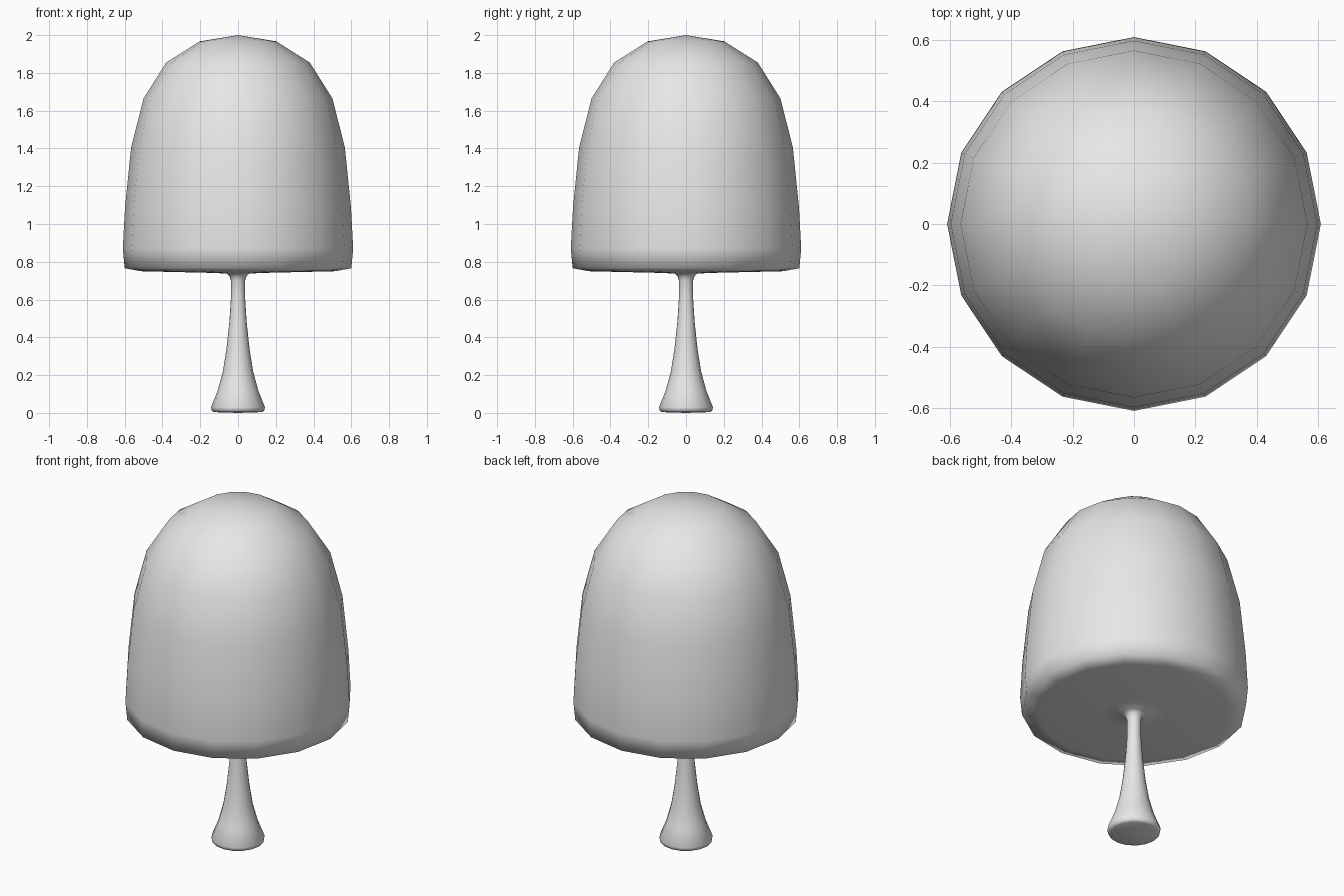
import bpy, bmesh, math

if "Cube" in bpy.data.objects:
    bpy.data.objects.remove(bpy.data.objects["Cube"])

SIDES = 16

# One pale grey for the whole tree
grey = bpy.data.materials.new("pale_grey")
grey.diffuse_color = (0.8, 0.8, 0.8, 1)
grey.use_nodes = True
grey.node_tree.nodes["Principled BSDF"].inputs["Base Color"].default_value = grey.diffuse_color


def lathe(name, profile):
    """Revolve (radius, height) points around z; radius 0 becomes a pole."""
    bm = bmesh.new()
    rings = []
    for r, z in profile:
        if r == 0:
            rings.append([bm.verts.new((0, 0, z))] * SIDES)
        else:
            rings.append([bm.verts.new((r * math.cos(2 * math.pi * i / SIDES),
                                        r * math.sin(2 * math.pi * i / SIDES), z))
                          for i in range(SIDES)])
    for low, high in zip(rings, rings[1:]):
        for i in range(SIDES):
            j = (i + 1) % SIDES
            corners = list(dict.fromkeys((low[i], low[j], high[j], high[i])))
            bm.faces.new(corners).smooth = True
    bmesh.ops.recalc_face_normals(bm, faces=bm.faces)
    mesh = bpy.data.meshes.new(name)
    bm.to_mesh(mesh)
    bm.free()
    mesh.materials.append(grey)
    obj = bpy.data.objects.new(name, mesh)
    bpy.context.collection.objects.link(obj)
    return obj


# Flared trunk flowing into the flat underside and domed crown
trunk = [(0, 0), (0.125, 0.004), (0.138, 0.01), (0.143, 0.03), (0.107, 0.12),
         (0.080, 0.22), (0.061, 0.34), (0.046, 0.48), (0.038, 0.60),
         (0.037, 0.70), (0.046, 0.725), (0.06, 0.738)]
crown = [(0.17, 0.742), (0.515, 0.75), (0.60, 0.766), (0.61, 0.87),
         (0.598, 1.09), (0.566, 1.405), (0.50, 1.665), (0.38, 1.855),
         (0.203, 1.967), (0, 2.0)]
lathe("trunk_and_crown", trunk + crown)
